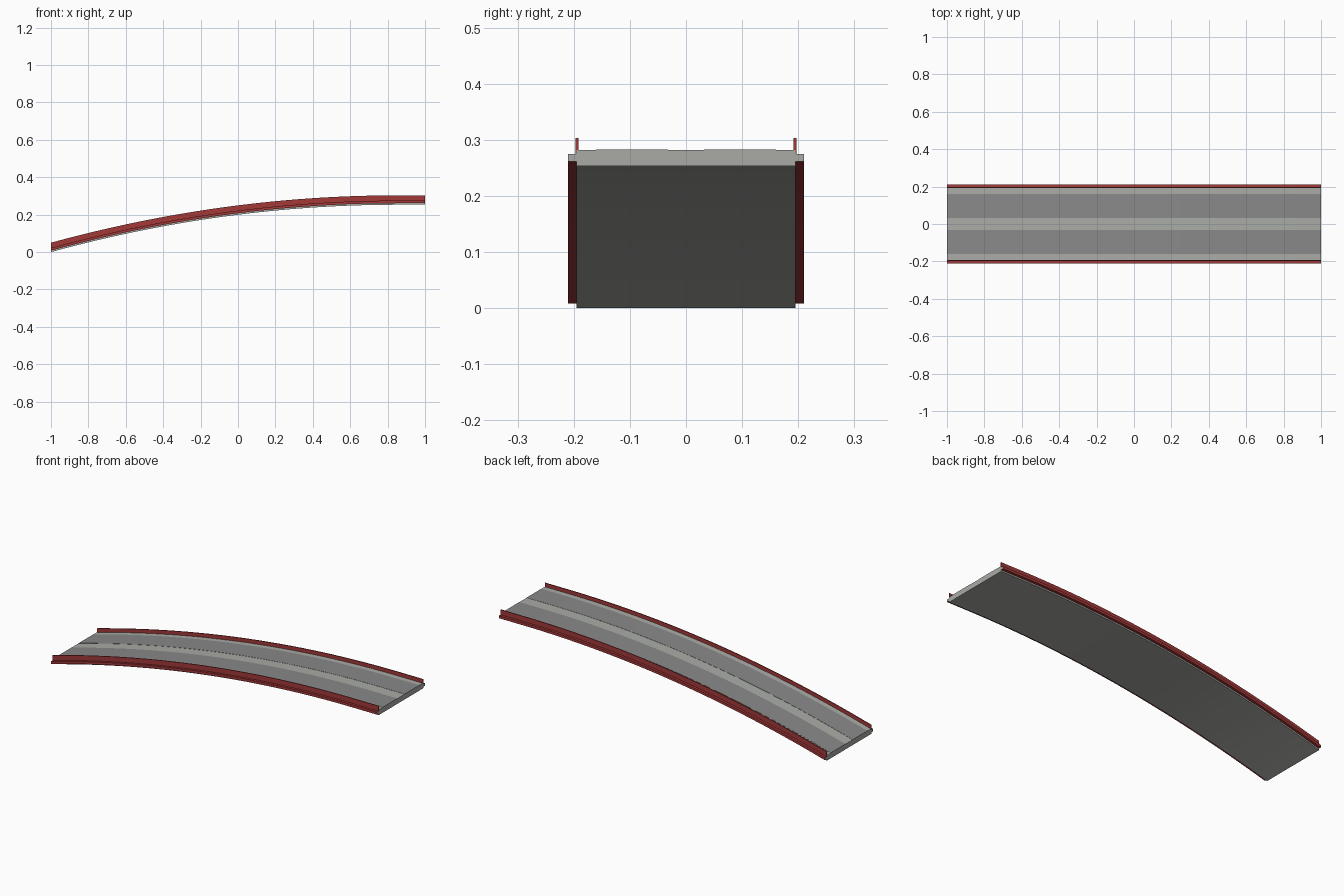
import bpy, bmesh

if "Cube" in bpy.data.objects:
    bpy.data.objects.remove(bpy.data.objects["Cube"])

SEGMENTS = 32


def material(name, rgb):
    m = bpy.data.materials.new(name)
    m.diffuse_color = (*rgb, 1)
    m.use_nodes = True
    m.node_tree.nodes["Principled BSDF"].inputs["Base Color"].default_value = m.diffuse_color
    return m


RED = material("red_paint", (0.36, 0.04, 0.04))
CONCRETE = material("concrete", (0.40, 0.41, 0.38))
ASPHALT = material("asphalt", (0.25, 0.25, 0.25))


def rise(x):
    # Underside height: a parabolic ramp that levels off near the high end
    return 0.253 - 0.0739 * max(0.0, 0.85 - x) ** 2


def sweep(name, profile, side_mats, end_mat=0, mats=(CONCRETE, RED)):
    """Sweep a closed (y, z) profile along the ramp, ends kept vertical."""
    bm = bmesh.new()
    rings = []
    for i in range(SEGMENTS + 1):
        x = -1 + 2 * i / SEGMENTS
        rings.append([bm.verts.new((x, y, z + rise(x))) for y, z in profile])
    n = len(profile)
    for a, b in zip(rings, rings[1:]):
        for j in range(n):
            k = (j + 1) % n
            f = bm.faces.new((a[j], a[k], b[k], b[j]))
            f.material_index = side_mats[j]
    for ring in (rings[0], rings[-1]):
        bm.faces.new(ring).material_index = end_mat
    bmesh.ops.recalc_face_normals(bm, faces=bm.faces[:])
    mesh = bpy.data.meshes.new(name)
    bm.to_mesh(mesh)
    bm.free()
    for m in mats:
        mesh.materials.append(m)
    obj = bpy.data.objects.new(name, mesh)
    bpy.context.collection.objects.link(obj)
    return obj


def box(y0, y1, z0, z1):
    return [(y0, z0), (y1, z0), (y1, z1), (y0, z1)]


# Road slab with side girders as one stepped section; outer sides painted red
half = [(0.195, 0.0), (0.195, 0.008), (0.21, 0.008),
        (0.21, 0.022), (0.195, 0.022), (0.195, 0.029)]
section = half + [(-y, z) for y, z in reversed(half)]
sweep("bridge_deck", section, [0, 1, 1, 1, 1, 0, 1, 1, 1, 1, 0, 0])

for side, s in (("right", 1), ("left", -1)):
    # Dark traffic lanes laid on the slab
    sweep(f"{side}_lane", box(s * 0.032, s * 0.16, 0.0275, 0.030),
          [0] * 4, mats=(ASPHALT,))
    # Thin guard rails along the edges
    sweep(f"{side}_guard_rail", box(s * 0.1915, s * 0.1965, 0.022, 0.050),
          [0] * 4, mats=(RED,))
